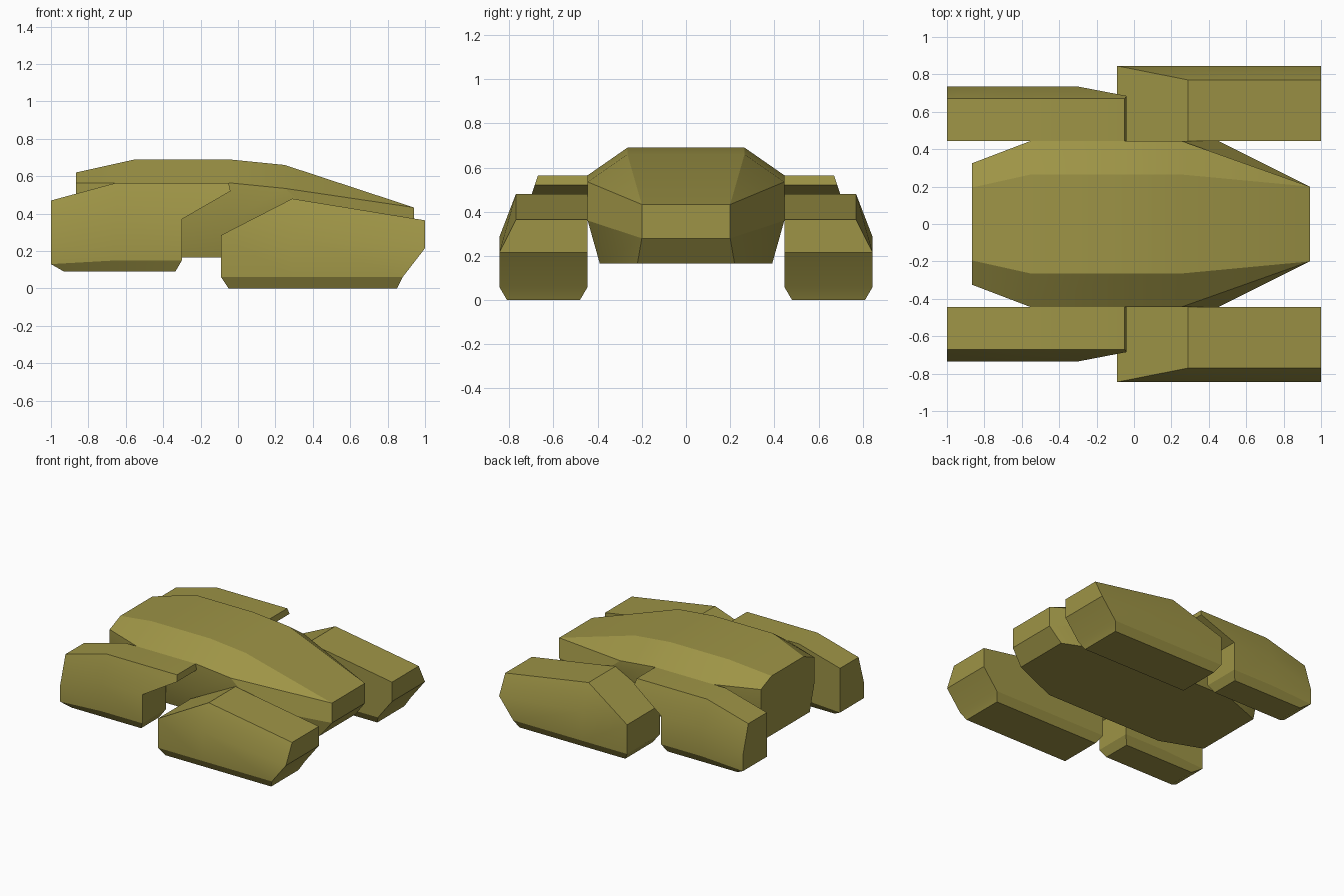
import bpy
import bmesh
import math

# Remove the default object
default_object = bpy.data.objects.get("Cube")
if default_object:
    bpy.data.objects.remove(default_object, do_unlink=True)

# Single paint colour
olive = bpy.data.materials.new("olive paint")
olive.use_nodes = True
olive_colour = (0.34, 0.296, 0.061, 1.0)
olive.diffuse_color = olive_colour
for node in olive.node_tree.nodes:
    if node.type == "BSDF_PRINCIPLED":
        node.inputs["Base Color"].default_value = olive_colour
        node.inputs["Roughness"].default_value = 0.8


def loft(name, outer, inner):
    """Skin a closed hull between an outer and an inner grid of points."""
    bm = bmesh.new()
    rings = []
    for outer_chain, inner_chain in zip(outer, inner):
        loop = list(outer_chain) + list(reversed(inner_chain))
        rings.append([bm.verts.new(point) for point in loop])
    count = len(rings[0])

    # Skin between neighbouring stations
    for first, second in zip(rings, rings[1:]):
        for i in range(count):
            j = (i + 1) % count
            bm.faces.new((first[i], first[j], second[j], second[i]))

    # End caps, folded along the chain points
    for ring in (rings[0], rings[-1]):
        for i in range(count // 2 - 1):
            bm.faces.new((ring[i], ring[i + 1], ring[-i - 2], ring[-i - 1]))

    bmesh.ops.remove_doubles(bm, verts=bm.verts[:], dist=0.0005)
    bmesh.ops.recalc_face_normals(bm, faces=bm.faces[:])
    mesh = bpy.data.meshes.new(name)
    bm.to_mesh(mesh)
    bm.free()
    mesh.materials.append(olive)

    part = bpy.data.objects.new(name, mesh)
    bpy.context.collection.objects.link(part)
    bpy.ops.object.select_all(action="DESELECT")
    part.select_set(True)
    bpy.context.view_layer.objects.active = part
    bpy.ops.object.shade_smooth_by_angle(angle=math.radians(25))
    return part


def mirrored(grid):
    return [[(x, -y, z) for x, y, z in chain] for chain in grid]


def pod_pair(name, outer, inner_side, inner_floor):
    """Build a pod with a flat inner wall, once on each flank."""
    inner = []
    for chain in outer:
        wall = [(x, inner_side, z) for x, y, z in chain[:-1]]
        x, y, z = chain[-1]
        inner.append(wall + [(x, inner_floor, z)])
    loft(name + "_back", outer, inner)
    loft(name + "_front", mirrored(outer), mirrored(inner))


# Central hull: each station runs roof edge, shoulder, lower side, floor edge
hull = [
    [(-0.865, 0.195, 0.62), (-0.865, 0.325, 0.565),
     (-0.865, 0.325, 0.36), (-0.865, 0.27, 0.165)],
    [(-0.55, 0.265, 0.69), (-0.55, 0.445, 0.565),
     (-0.55, 0.445, 0.36), (-0.55, 0.39, 0.165)],
    [(-0.05, 0.265, 0.69), (-0.05, 0.445, 0.565),
     (-0.05, 0.445, 0.36), (-0.05, 0.39, 0.165)],
    [(0.25, 0.265, 0.66), (0.25, 0.445, 0.535),
     (0.45, 0.445, 0.36), (0.45, 0.39, 0.165)],
    [(0.94, 0.2, 0.433), (0.94, 0.2, 0.433),
     (0.94, 0.2, 0.28), (0.85, 0.22, 0.165)],
]
loft("central_hull", hull, mirrored(hull))

# Large pods: roof edge, side crease, lower side, floor edge
large_pod = [
    [(-0.09, 0.845, 0.285), (-0.09, 0.845, 0.285),
     (-0.09, 0.845, 0.06), (-0.05, 0.81, 0)],
    [(0.29, 0.77, 0.48), (0.29, 0.845, 0.285),
     (0.29, 0.845, 0.06), (0.29, 0.81, 0)],
    [(1, 0.77, 0.364), (1, 0.845, 0.215),
     (0.88, 0.845, 0.06), (0.85, 0.81, 0)],
]
pod_pair("large_pod", large_pod, 0.445, 0.48)

# Small pods with an overhanging lip: an extra point marks the notch
small_pod = [
    [(-1, 0.67, 0.47), (-1, 0.735, 0.255), (-1, 0.735, 0.255),
     (-1, 0.735, 0.13), (-0.93, 0.7, 0.09)],
    [(-0.65, 0.67, 0.565), (-0.65, 0.735, 0.37), (-0.65, 0.735, 0.37),
     (-0.65, 0.735, 0.15), (-0.65, 0.7, 0.09)],
    [(-0.05, 0.67, 0.565), (-0.04, 0.685, 0.52), (-0.3, 0.735, 0.37),
     (-0.3, 0.735, 0.15), (-0.335, 0.7, 0.09)],
]
pod_pair("small_pod", small_pod, 0.445, 0.48)
